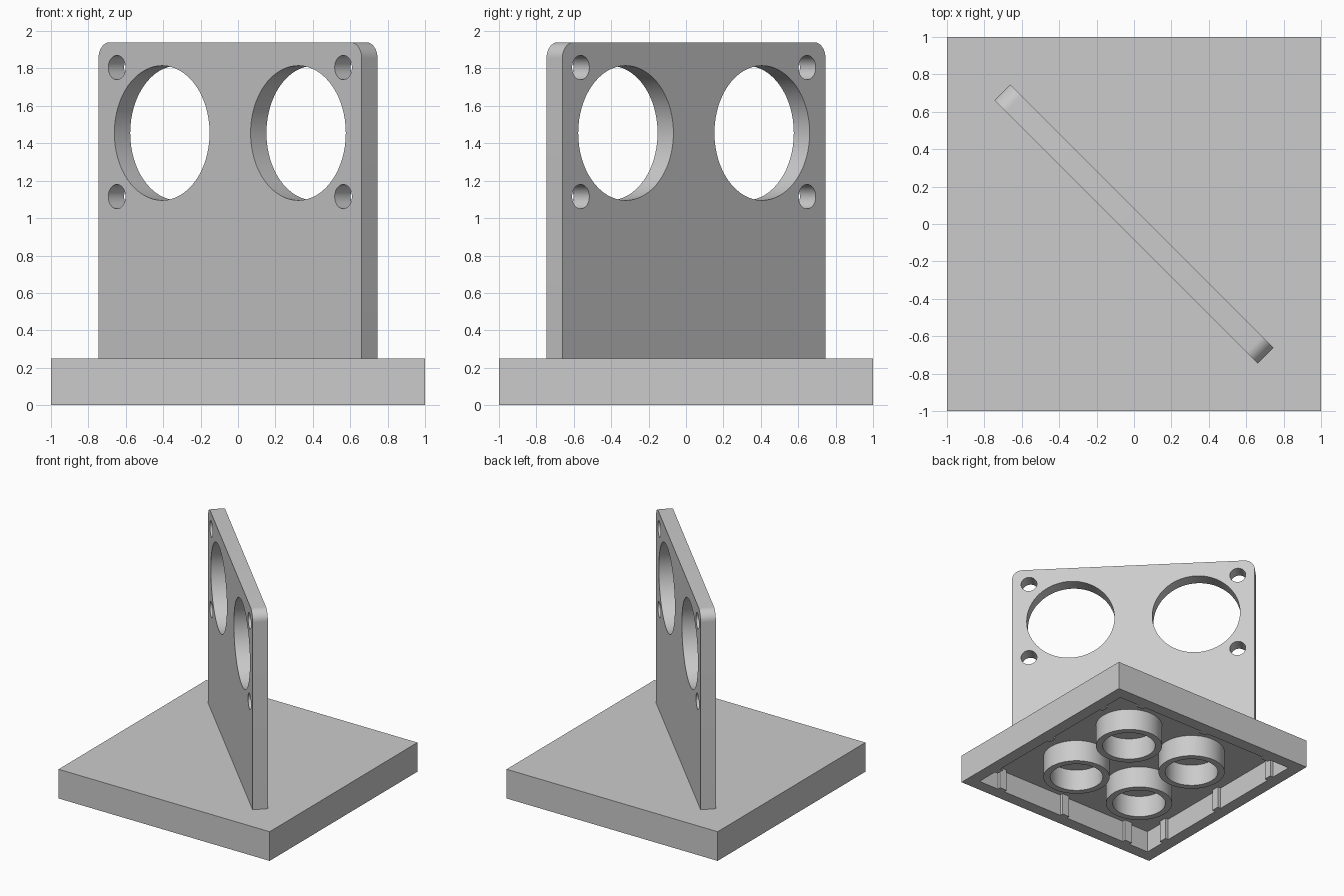
import bpy, bmesh, math
from mathutils import Matrix, Vector

cube = bpy.data.objects.get("Cube")
if cube:
    bpy.data.objects.remove(cube, do_unlink=True)

grey = bpy.data.materials.new("light grey")
grey.use_nodes = True
grey.diffuse_color = (0.6, 0.6, 0.6, 1)
grey.node_tree.nodes["Principled BSDF"].inputs["Base Color"].default_value = (0.6, 0.6, 0.6, 1)

BASE_H, ROOF_Z, WALL, PITCH = 0.25, 0.19, 0.105, 0.667


def finish(name, bm):
    mesh = bpy.data.meshes.new(name)
    bmesh.ops.recalc_face_normals(bm, faces=bm.faces)
    bm.to_mesh(mesh)
    bm.free()
    mesh.materials.append(grey)
    obj = bpy.data.objects.new(name, mesh)
    bpy.context.collection.objects.link(obj)
    return obj


def add_box(bm, low, high):
    low, high = Vector(low), Vector(high)
    matrix = Matrix.Translation((low + high) / 2) @ Matrix.Diagonal((*(high - low), 1))
    return bmesh.ops.create_cube(bm, size=1, matrix=matrix)["verts"]


def add_cylinder(bm, radius, depth, matrix):
    bmesh.ops.create_cone(bm, cap_ends=True, segments=64, radius1=radius,
                          radius2=radius, depth=depth, matrix=matrix)


def cut(obj, cutter_bm):
    cutter = finish("cutter", cutter_bm)
    cutter.hide_render = True
    mod = obj.modifiers.new("cut", "BOOLEAN")
    mod.operation, mod.solver, mod.object = "DIFFERENCE", "EXACT", cutter
    activate(obj)
    bpy.ops.object.modifier_apply(modifier=mod.name)
    bpy.data.objects.remove(cutter, do_unlink=True)


def activate(obj):
    bpy.ops.object.select_all(action="DESELECT")
    obj.select_set(True)
    bpy.context.view_layer.objects.active = obj


def smooth(obj):
    activate(obj)
    bpy.ops.object.shade_smooth_by_angle(angle=math.radians(30))


# Base: square tray, open underneath
bm = bmesh.new()
add_box(bm, (-1, -1, 0), (1, 1, BASE_H))
base = finish("base", bm)
bm = bmesh.new()
inner = 1 - WALL
add_box(bm, (-inner, -inner, -0.1), (inner, inner, ROOF_Z))
cut(base, bm)

# Ribs: three small strips on each inner wall
bm = bmesh.new()
for side in range(4):
    turn = Matrix.Rotation(side * math.pi / 2, 4, "Z")
    for i in (-1, 0, 1):
        x = i * PITCH
        verts = add_box(bm, (x - 0.035, inner - 0.03, 0), (x + 0.035, inner + 0.01, ROOF_Z + 0.01))
        bmesh.ops.transform(bm, matrix=turn, verts=verts)
finish("wall_ribs", bm)

# Tubes: four round sockets under the base, each a spun ring profile
bm = bmesh.new()
for sx in (-1, 1):
    for sy in (-1, 1):
        centre = Vector((sx * PITCH / 2, sy * PITCH / 2, 0))
        ring = [bm.verts.new(centre + Vector((r, 0, z)))
                for r, z in ((0.215, 0), (0.27, 0), (0.27, ROOF_Z + 0.01), (0.215, ROOF_Z + 0.01))]
        edges = [bm.edges.new((ring[i], ring[(i + 1) % 4])) for i in range(4)]
        bmesh.ops.spin(bm, geom=ring + edges, cent=centre, axis=(0, 0, 1),
                       angle=math.tau, steps=64, use_duplicate=False)
bmesh.ops.remove_doubles(bm, verts=bm.verts, dist=0.0005)
smooth(finish("base_tubes", bm))

# Upright panel: rounded top corners, standing across the diagonal
bm = bmesh.new()
half, thick = 0.995, 0.06
add_box(bm, (-half, -thick, BASE_H - 0.01), (half, thick, 1.94))
corners = [e for e in bm.edges
           if all(v.co.z > 1 for v in e.verts) and e.verts[0].co.x * e.verts[1].co.x > 0]
bmesh.ops.bevel(bm, geom=corners, offset=0.085, segments=12, profile=0.5, affect="EDGES")
panel = finish("upright_panel", bm)

# Panel holes: two large openings and four screw holes
bm = bmesh.new()
lie = Matrix.Rotation(math.pi / 2, 4, "X")
for sx in (-1, 1):
    add_cylinder(bm, 0.36, 0.5, Matrix.Translation((sx * 0.515, 0, 1.455)) @ lie)
    for sz in (-1, 1):
        add_cylinder(bm, 0.065, 0.5, Matrix.Translation((sx * 0.856, 0, 1.46 + sz * 0.345)) @ lie)
cut(panel, bm)
smooth(panel)
panel.rotation_euler.z = -math.pi / 4
